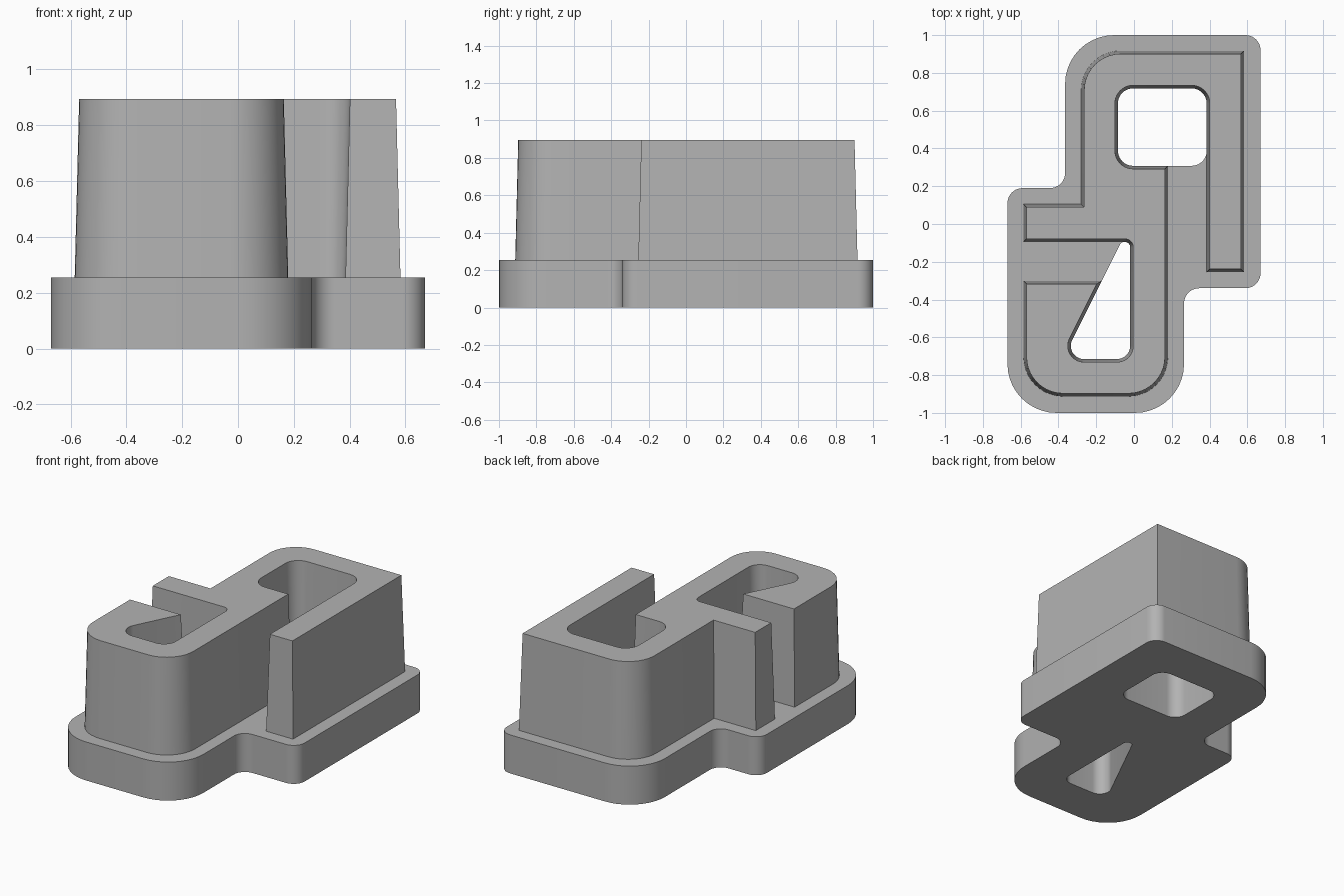
import bpy, bmesh
from mathutils import Vector

cube = bpy.data.objects.get("Cube")
if cube:
    bpy.data.objects.remove(cube, do_unlink=True)

BASE_TOP, BODY_TOP, DRAFT = 0.255, 0.895, 0.016

grey = bpy.data.materials.new("plain grey")
grey.use_nodes = True
grey.diffuse_color = (0.45, 0.45, 0.45, 1)
grey.node_tree.nodes["Principled BSDF"].inputs["Base Color"].default_value = grey.diffuse_color


def rounded(corners, inset=0.0, steps=10):
    """Counter-clockwise corners (x, y, radius), moved inward and filleted."""
    pts = [Vector(c[:2]) for c in corners]
    n = len(pts)
    moved, turns = [], []
    for i, p in enumerate(pts):
        a = (p - pts[i - 1]).normalized()
        b = (pts[(i + 1) % n] - p).normalized()
        na, nb = Vector((-a.y, a.x)), Vector((-b.y, b.x))
        moved.append(p + (na + nb) * inset / (1 + na.dot(nb)))
        turns.append(1 if a.cross(b) > 0 else -1)
    out = []
    for i, p in enumerate(moved):
        r = corners[i][2]
        if r == 0:
            out.append(p)
            continue
        r -= inset * turns[i]
        a = (p - moved[i - 1]).normalized()
        b = (moved[(i + 1) % n] - p).normalized()
        na = Vector((-a.y, a.x)) * turns[i]
        nb = Vector((-b.y, b.x)) * turns[i]
        centre = p + (na + nb) * r / (1 + na.dot(nb))
        for s in range(steps + 1):
            t = s / steps
            out.append(centre - na.slerp(nb, t) * r)
    return out


def make_object(name, bm):
    bmesh.ops.recalc_face_normals(bm, faces=bm.faces)
    mesh = bpy.data.meshes.new(name)
    bm.to_mesh(mesh)
    bm.free()
    mesh.materials.append(grey)
    obj = bpy.data.objects.new(name, mesh)
    bpy.context.collection.objects.link(obj)
    bpy.ops.object.select_all(action="DESELECT")
    obj.select_set(True)
    bpy.context.view_layer.objects.active = obj
    bpy.ops.object.shade_smooth_by_angle(angle=0.6)
    return obj


def ring(bm, points, z):
    return [bm.verts.new((p.x, p.y, z)) for p in points]


def walls(bm, low, high):
    for i in range(len(low)):
        bm.faces.new((low[i - 1], low[i], high[i], high[i - 1]))


# Base plate with two through holes
base_outline = [(-0.67, -1, 0.26), (0.265, -1, 0.26), (0.265, -0.34, 0.08), (0.67, -0.34, 0.08),
                (0.67, 1, 0.08), (-0.365, 1, 0.26), (-0.365, 0.19, 0.08), (-0.67, 0.19, 0.08)]
square_hole = [(-0.085, 0.308, 0.08), (0.385, 0.308, 0.08), (0.385, 0.718, 0.08), (-0.085, 0.718, 0.08)]
wedge_hole = [(-0.378, -0.715, 0.07), (-0.02, -0.715, 0.07), (-0.02, -0.095, 0.029), (-0.068, -0.095, 0.029)]

bm = bmesh.new()
for z in (0, BASE_TOP):
    edges = []
    for outline in (base_outline, square_hole, wedge_hole):
        loop = ring(bm, rounded(outline), z)
        edges += [bm.edges.new((loop[i - 1], loop[i])) for i in range(len(loop))]
    bmesh.ops.triangle_fill(bm, use_beauty=True, edges=edges, normal=(0, 0, 1))
bm.verts.ensure_lookup_table()
half = len(bm.verts) // 2
start = 0
for outline in (base_outline, square_hole, wedge_hole):
    count = len(rounded(outline))
    low = [bm.verts[start + i] for i in range(count)]
    high = [bm.verts[half + start + i] for i in range(count)]
    walls(bm, low, high)
    start += count
make_object("base_plate", bm)

# Raised body: one winding outline with drafted walls
body_outline = [(-0.585, -0.913, 0.21), (0.18, -0.913, 0.21), (0.18, 0.308, 0),
                (-0.085, 0.308, 0.08), (-0.085, 0.718, 0.08), (0.385, 0.718, 0.08),
                (0.385, -0.255, 0), (0.582, -0.255, 0), (0.582, 0.917, 0),
                (-0.28, 0.917, 0.21), (-0.28, 0.105, 0), (-0.585, 0.105, 0),
                (-0.585, -0.095, 0), (-0.02, -0.095, 0.029), (-0.02, -0.715, 0.07),
                (-0.378, -0.715, 0.07), (-0.171, -0.301, 0), (-0.585, -0.301, 0)]
bm = bmesh.new()
low = ring(bm, rounded(body_outline), BASE_TOP)
high = ring(bm, rounded(body_outline, DRAFT), BODY_TOP)
walls(bm, low, high)
bm.faces.new(high)
bm.faces.new(low[::-1])
make_object("raised_body", bm)
